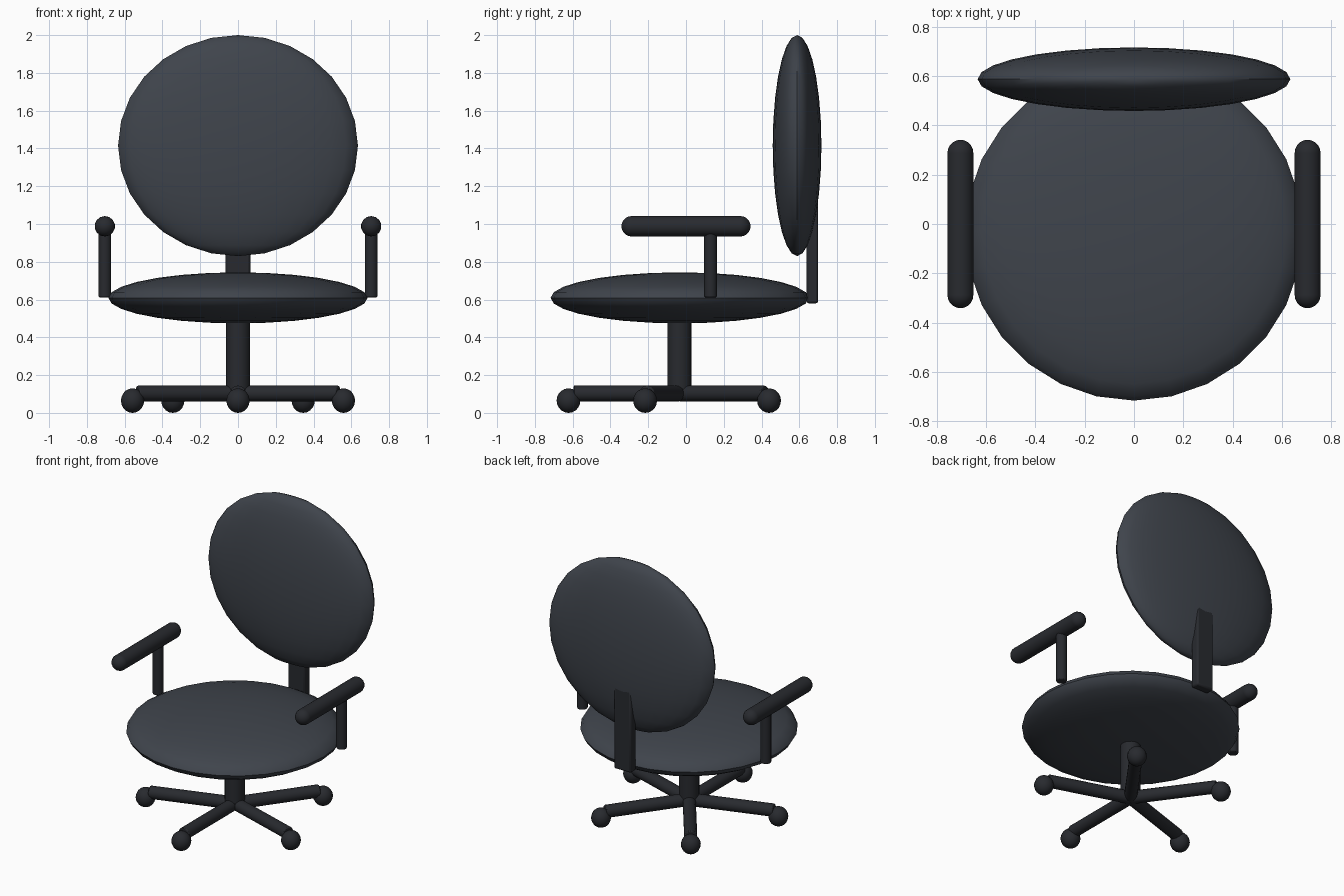
import bpy, math
from mathutils import Vector

if "Cube" in bpy.data.objects:
    bpy.data.objects.remove(bpy.data.objects["Cube"])

def material(name, rgb):
    m = bpy.data.materials.new(name)
    m.diffuse_color = (*rgb, 1)
    m.use_nodes = True
    m.node_tree.nodes["Principled BSDF"].inputs["Base Color"].default_value = m.diffuse_color
    return m

FABRIC = material("fabric", (0.05, 0.058, 0.072))
FRAME = material("frame", (0.021, 0.023, 0.028))
CY = -0.035          # y of the swivel axis

def finish(name, mat, bevel=0):
    o = bpy.context.object
    o.name = name
    o.data.materials.append(mat)
    bpy.ops.object.transform_apply(location=False, rotation=False, scale=True)
    if bevel:
        b = o.modifiers.new("bevel", 'BEVEL')
        b.width, b.segments, b.limit_method = bevel, 2, 'ANGLE'
    bpy.ops.object.shade_smooth_by_angle(angle=math.radians(40))
    return o

def ellipsoid(name, loc, radii, mat, seg=28, rings=14, rot=(0, 0, 0)):
    bpy.ops.mesh.primitive_uv_sphere_add(segments=seg, ring_count=rings, location=loc, rotation=rot)
    bpy.context.object.scale = radii
    return finish(name, mat)

def rod(name, a, b, r, sides=16, bevel=0.006):
    a, b = Vector(a), Vector(b)
    d = b - a
    bpy.ops.mesh.primitive_cylinder_add(vertices=sides, radius=r, depth=d.length,
        location=(a + b) / 2, rotation=d.to_track_quat('Z', 'Y').to_euler())
    return finish(name, FRAME, bevel)

# cushions
ellipsoid("seat", (0, -0.033, 0.609), (0.686, 0.684, 0.135), FABRIC)
ellipsoid("backrest", (0, 0.588, 1.415), (0.635, 0.129, 0.585), FABRIC)

# back support plate
bpy.ops.mesh.primitive_cube_add(size=1, location=(0, 0.669, 0.88))
bpy.context.object.scale = (0.13, 0.062, 0.60)
finish("back_support", FRAME, 0.012)

# swivel column
rod("column", (0, CY, 0.12), (0, CY, 0.56), 0.064, 20)

# star base with five legs and casters
for i in range(5):
    t = -math.pi / 2 + i * 2 * math.pi / 5
    c, s = math.cos(t), math.sin(t)
    rod(f"base_leg_{i + 1}", (0, CY, 0.103), (0.56 * c, CY + 0.56 * s, 0.103), 0.042, 14)
    ellipsoid(f"caster_{i + 1}", (0.587 * c, CY + 0.587 * s, 0.065), (0.063, 0.063, 0.065), FRAME, 14, 10)

# armrests: post plus round-ended pad
for side, x in (("left", -0.705), ("right", 0.705)):
    rod(f"{side}_arm_post", (x, 0.13, 0.612), (x, 0.13, 0.97), 0.034, 14)
    rod(f"{side}_arm_pad", (x, -0.288, 0.988), (x, 0.288, 0.988), 0.054, 14, 0)
    for tag, y in (("front", -0.288), ("rear", 0.288)):
        ellipsoid(f"{side}_arm_{tag}_end", (x, y, 0.988), (0.054,) * 3, FRAME, 14, 10,
                  (math.pi / 2, 0, 0))
